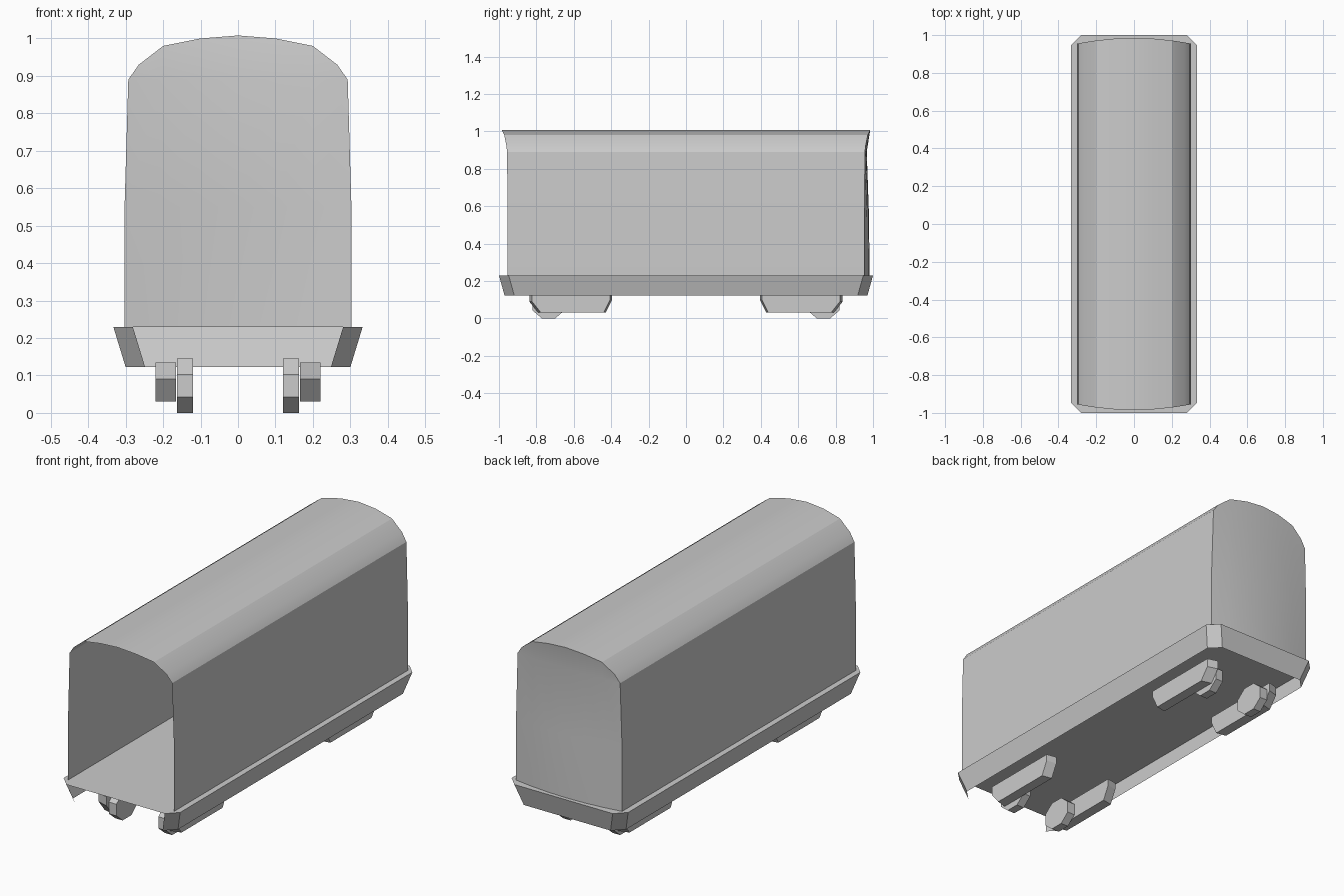
import bpy
import bmesh
import math

cube = bpy.data.objects.get("Cube")
if cube:
    bpy.data.objects.remove(cube, do_unlink=True)

grey = bpy.data.materials.new("plain_grey")
grey.use_nodes = True
grey.diffuse_color = (0.6, 0.6, 0.6, 1)
bsdf = next(n for n in grey.node_tree.nodes if n.type == "BSDF_PRINCIPLED")
bsdf.inputs["Base Color"].default_value = (0.6, 0.6, 0.6, 1)


def finish(name, bm, smooth=False):
    """Turn a bmesh into a grey object."""
    bmesh.ops.remove_doubles(bm, verts=bm.verts, dist=0.0005)
    bmesh.ops.recalc_face_normals(bm, faces=bm.faces)
    mesh = bpy.data.meshes.new(name)
    bm.to_mesh(mesh)
    bm.free()
    mesh.materials.append(grey)
    obj = bpy.data.objects.new(name, mesh)
    bpy.context.collection.objects.link(obj)
    if smooth:
        bpy.ops.object.select_all(action="DESELECT")
        obj.select_set(True)
        bpy.context.view_layer.objects.active = obj
        bpy.ops.object.shade_smooth_by_angle(angle=math.radians(25))
    return obj


def loft(bm, rows, closed=False, skip=()):
    """Bridge rows of points with quads."""
    grid = [[bm.verts.new(p) for p in row] for row in rows]
    for a, b in zip(grid, grid[1:]):
        n = len(a)
        for i in range(n if closed else n - 1):
            if i not in skip:
                j = (i + 1) % n
                bm.faces.new((a[i], a[j], b[j], b[i]))
    return grid


def end_y(x):
    """Bowed outline of the body ends."""
    return 0.985 - 0.03 * (x / 0.3) ** 2


# Body shell: side walls and arched roof, open at the front
half = [(0.303, 0.23), (0.303, 0.55), (0.293, 0.89), (0.265, 0.93),
        (0.2, 0.98), (0.1, 1.0)]
profile = half + [(0, 1.008)] + [(-x, z) for x, z in reversed(half)]
bm = bmesh.new()
loft(bm, [[(x, s * end_y(x), z) for x, z in profile] for s in (-1, 1)])
finish("body_shell", bm, True)

# Back wall: gently bowed, with a cap leaning out to the roof edge
bm = bmesh.new()
steps = [-1, -0.68, -0.34, 0, 0.34, 0.68, 1]
rows = []
for w, z, bow in ((0.303, 0.23, 0.027), (0.303, 0.55, 0.024), (0.293, 0.89, 0.010)):
    rows.append([(w * t, end_y(w) + bow * (1 - t * t), z) for t in steps])
grid = loft(bm, rows)
arch = [bm.verts.new((x, end_y(x), z)) for x, z in profile[3:-3]]
cap_base = grid[-1][::-1]
for i in range(len(arch) - 1):
    bm.faces.new((cap_base[i], cap_base[i + 1], arch[i + 1], arch[i]))
bm.faces.new((cap_base[0], cap_base[1], arch[0])) if len(arch) < 7 else None
bm.faces.new((cap_base[0], arch[0], bm.verts.new((0.293, end_y(0.293), 0.89))))
bm.faces.new((cap_base[-1], arch[-1], bm.verts.new((-0.293, end_y(0.293), 0.89))))
bmesh.ops.dissolve_degenerate(bm, dist=0.0005, edges=bm.edges)
finish("back_wall", bm, True)


def outline(hx, hy, z):
    """Rectangle with cut corners; its last edge is the front one."""
    c = 0.052
    return [(hx - c, -hy, z), (hx, -hy + c, z), (hx, hy - c, z), (hx - c, hy, z),
            (c - hx, hy, z), (-hx, hy - c, z), (-hx, c - hy, z), (c - hx, -hy, z)]


# Floor plate and sloping skirt; the skirt has no front panel
top = outline(0.333, 1.0, 0.23)
bm = bmesh.new()
bm.faces.new([bm.verts.new(p) for p in top])
finish("floor", bm)
bm = bmesh.new()
loft(bm, [top, outline(0.3, 0.97, 0.122)], closed=True, skip=(7,))
finish("skirt", bm)


def prism(name, inner, outer, x0, x1, sx, sy):
    """Solid between two side outlines given as (y, z)."""
    bm = bmesh.new()
    ends = loft(bm, [[(sx * x0, sy * y, z) for y, z in inner],
                     [(sx * x1, sy * y, z) for y, z in outer]], closed=True)
    for ring in ends:
        bm.faces.new(ring)
    finish(name, bm)


# Wheels and the side frames that cover them
wheel = [(0.735 + 0.093 * math.cos(math.radians(a)), 0.0725 + 0.0785 * math.sin(math.radians(a)))
         for a in (22.5 + 45 * i for i in range(8))]
frame = [(0.395, 0.135), (0.395, 0.1), (0.43, 0.03), (0.79, 0.03),
         (0.838, 0.09), (0.838, 0.135)]
frame_outer = [(y + (0.01 if y < 0.6 else -0.015), z) for y, z in frame]
for sx, side in ((1, "left"), (-1, "right")):
    for sy, end in ((-1, "front"), (1, "back")):
        prism(f"{end}_{side}_wheel", wheel, wheel, 0.12, 0.163, sx, sy)
        prism(f"{end}_{side}_frame", frame, frame_outer, 0.166, 0.22, sx, sy)
